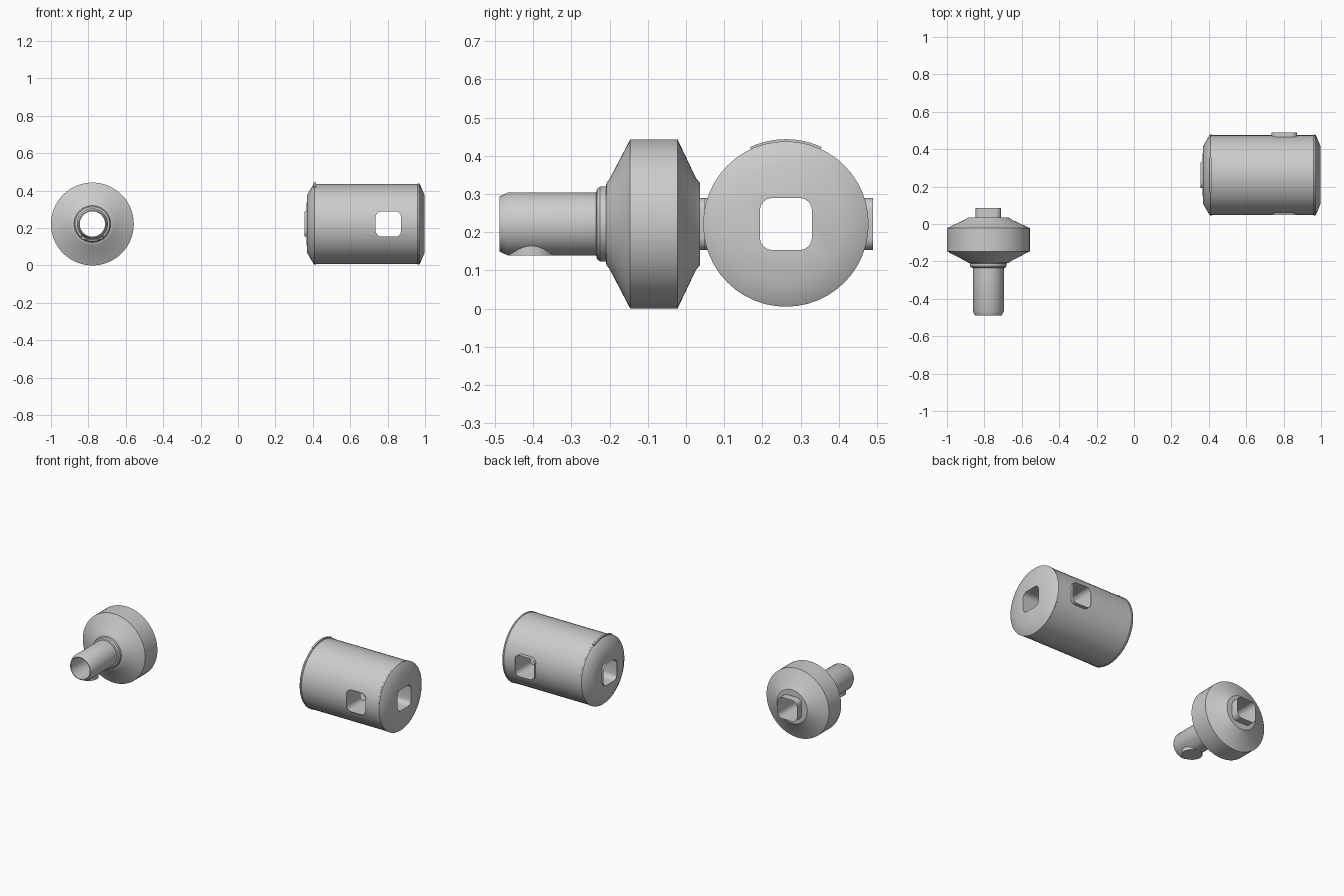
import bpy, bmesh, math
from mathutils import Vector, Matrix

if "Cube" in bpy.data.objects:
    bpy.data.objects.remove(bpy.data.objects["Cube"])

A_AXIS = Vector((-0.7785, 0, 0.2215))   # axis point of the knob part (runs along y)
B_AXIS = Vector((0, 0.2615, 0.2215))    # axis point of the drum part (runs along x)
FRAMES = {  # local z -> world axis
    'x': Matrix.Rotation(math.pi / 2, 4, 'Y'),
    'y': Matrix.Rotation(-math.pi / 2, 4, 'X'),
    'z': Matrix.Identity(4),
}


def finish(name, bm, axis, origin, angle=30):
    bmesh.ops.transform(bm, matrix=Matrix.Translation(origin) @ FRAMES[axis], verts=bm.verts)
    bmesh.ops.recalc_face_normals(bm, faces=bm.faces)
    mesh = bpy.data.meshes.new(name)
    bm.to_mesh(mesh)
    bm.free()
    ob = bpy.data.objects.new(name, mesh)
    bpy.context.collection.objects.link(ob)
    smooth(ob, angle)
    return ob


def smooth(ob, angle=30):
    bpy.ops.object.select_all(action='DESELECT')
    ob.select_set(True)
    bpy.context.view_layer.objects.active = ob
    bpy.ops.object.shade_smooth_by_angle(angle=math.radians(angle))


def loft(bm, loops, caps=True):
    rings = [[bm.verts.new(p) for p in loop] for loop in loops]
    n = len(rings[0])
    for r0, r1 in zip(rings, rings[1:]):
        for i in range(n):
            bm.faces.new((r0[i], r0[(i + 1) % n], r1[(i + 1) % n], r1[i]))
    if caps:
        bm.faces.new(rings[0])
        bm.faces.new(rings[-1])


def revolve(name, profile, axis, origin, seg=64):
    """Solid turned from (position, radius) pairs."""
    bm = bmesh.new()
    loft(bm, [[(r * math.cos(2 * math.pi * i / seg), r * math.sin(2 * math.pi * i / seg), h)
               for i in range(seg)] for h, r in profile])
    return finish(name, bm, axis, origin)


def square_tube(name, h0, h1, axis, origin, half=0.068, corner=0.032, caps=False):
    """Rounded-square prism or open sleeve."""
    pts = []
    for k in range(4):
        a0 = k * math.pi / 2
        c = half - corner
        cx = c * (1 if k in (0, 3) else -1)
        cy = c * (1 if k in (0, 1) else -1)
        for j in range(7):
            a = a0 + j * math.pi / 12
            pts.append((cx + corner * math.cos(a), cy + corner * math.sin(a)))
    bm = bmesh.new()
    loft(bm, [[(x, y, h) for x, y in pts] for h in (h0, h1)], caps)
    return finish(name, bm, axis, origin)


def boolean(ob, tool, op='DIFFERENCE'):
    mod = ob.modifiers.new('bool', 'BOOLEAN')
    mod.operation, mod.object, mod.solver = op, tool, 'EXACT'
    bpy.context.view_layer.objects.active = ob
    bpy.ops.object.modifier_apply(modifier=mod.name)
    bpy.data.objects.remove(tool, do_unlink=True)


# Knob part: shaft, stepped collar and bevelled wheel in one turned profile
knob = revolve('knob_body', [
    (-0.488, 0.072), (-0.465, 0.083), (-0.235, 0.083), (-0.233, 0.092),
    (-0.225, 0.098), (-0.210, 0.098), (-0.208, 0.108), (-0.200, 0.118),
    (-0.146, 0.2215), (-0.022, 0.2215), (0.025, 0.122), (0.036, 0.108)],
    'y', A_AXIS)

# Round boss under the shaft end
boss = revolve('shaft_boss', [(-0.083, 0.06), (-0.03, 0.06)], 'z',
               A_AXIS + Vector((0, -0.405, 0)), 48)
boolean(knob, boss, 'UNION')

# Round bore in the shaft, square socket through the wheel
boolean(knob, revolve('bore_cutter', [(-0.6, 0.0675), (-0.21, 0.0675)], 'y', A_AXIS, 48))
boolean(knob, square_tube('socket_cutter', -0.25, 0.2, 'y', A_AXIS, caps=True))
smooth(knob)
square_tube('knob_socket_sleeve', 0.03, 0.085, 'y', A_AXIS)

# Drum part: chamfered cylinder
drum = revolve('drum_body', [
    (0.367, 0.105), (0.370, 0.155), (0.403, 0.212), (0.408, 0.2165),
    (0.416, 0.2165), (0.418, 0.214), (0.960, 0.214), (0.962, 0.2165),
    (0.970, 0.2165), (0.974, 0.210), (0.998, 0.152)],
    'x', B_AXIS, 48)

# Square channels: lengthwise and crosswise
cross = B_AXIS + Vector((0.804, 0, 0))
boolean(drum, square_tube('long_cutter', 0.2, 1.2, 'x', B_AXIS, caps=True))
boolean(drum, square_tube('cross_cutter', -0.4, 0.4, 'y', cross, caps=True))
smooth(drum)

# Sleeves projecting from the drum's channels
square_tube('drum_end_sleeve', 0.355, 0.40, 'x', B_AXIS)
square_tube('drum_back_sleeve', 0.19, 0.228, 'y', cross)
square_tube('drum_front_sleeve', -0.2135, -0.19, 'y', cross)

# Low curved tab on top of the drum near its left rim
bm = bmesh.new()
loops = []
for i in range(13):
    a = math.radians(-25 + 50 * i / 12)
    s, c = math.sin(a), math.cos(a)
    loops.append([(-r * c, r * s, h) for r, h in
                  ((0.21, 0.405), (0.222, 0.405), (0.222, 0.418), (0.21, 0.418))])
loft(bm, loops)
finish('drum_top_tab', bm, 'x', B_AXIS)
